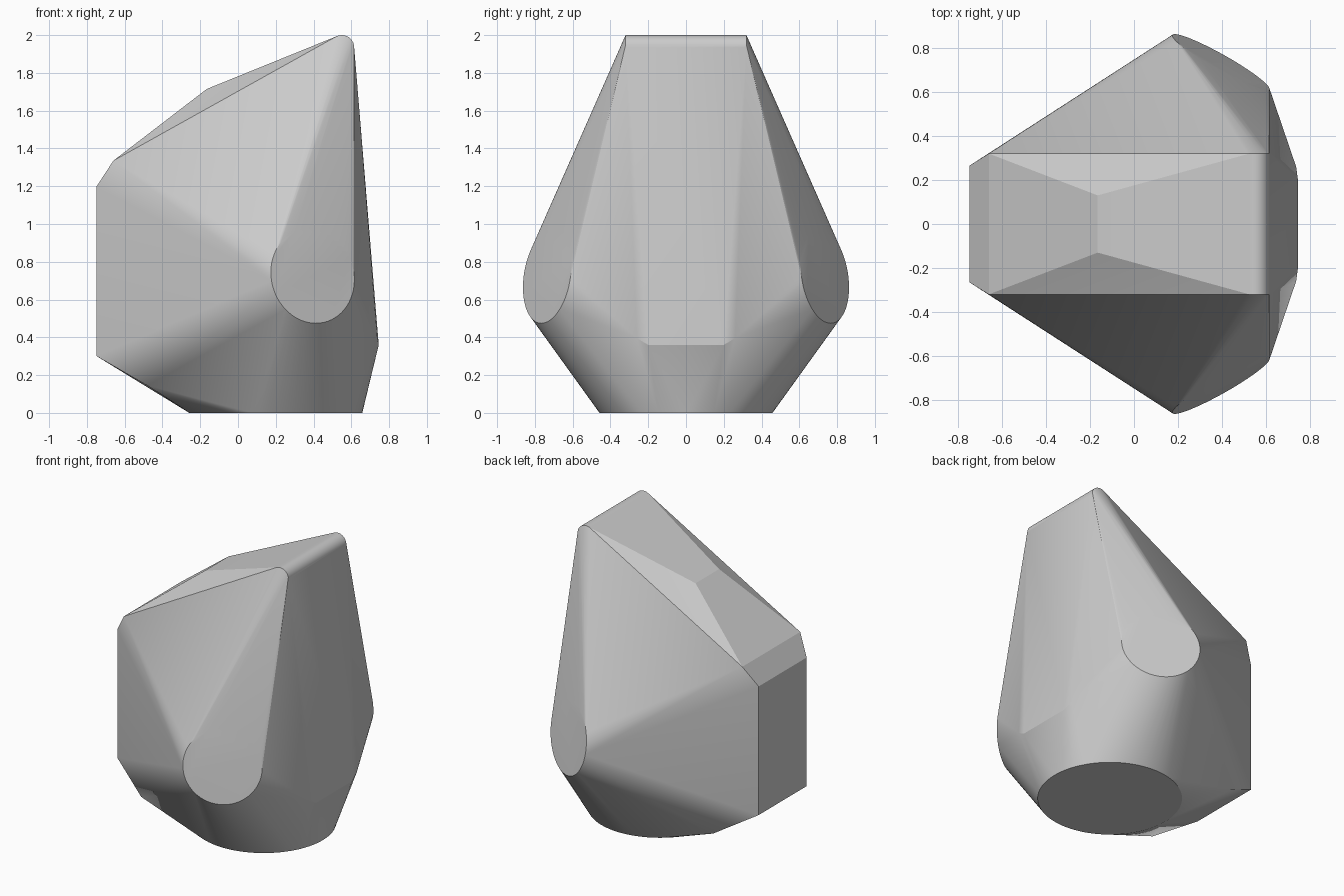
import bpy, bmesh, math
from mathutils import Vector

cube = bpy.data.objects.get("Cube")
if cube:
    bpy.data.objects.remove(cube, do_unlink=True)

# Plain grey material
grey = bpy.data.materials.new("plain grey")
grey.use_nodes = True
colour = (0.6, 0.6, 0.6, 1)
grey.diffuse_color = colour
grey.node_tree.nodes["Principled BSDF"].inputs["Base Color"].default_value = colour


def ring(centre, u, v, radius, count):
    """Points of a circle spanned by the unit directions u and v."""
    points = []
    for i in range(count):
        a = 2 * math.pi * i / count
        points.append(Vector(centre) + radius * (math.cos(a) * u + math.sin(a) * v))
    return points


X, Y, Z = Vector((1, 0, 0)), Vector((0, 1, 0)), Vector((0, 0, 1))

# Round foot
points = ring((0.2, 0, 0), X, Y, 0.458, 96)

# One side, mirrored across the front-back axis below
half = []
# Tilted round side pad
across = Vector((0.22, -0.124, 0)).normalized()
down = Vector((0.04, 0.14, -1))
down = (down - across * down.dot(across)).normalized()
half += ring((0.395, 0.735, 0.725), across, down, 0.253, 64)
# Rounded end of the top ridge
half += ring((0.55, 0.32, 1.935), X, Z, 0.065, 32)
# Corners of the nose, roof and rear keel
half += [Vector(p) for p in (
    (-0.748, 0.265, 0.3), (-0.748, 0.265, 1.2),
    (-0.66, 0.32, 1.335), (-0.48, 0.385, 0.145),
    (-0.165, 0.13, 1.715),
    (0.745, 0.2, 0.36), (0.737, 0.26, 0.395),
)]
for p in half:
    points += [p, Vector((p.x, -p.y, p.z))]

# Stretch one tight skin over all the parts
bm = bmesh.new()
for p in points:
    bm.verts.new(p)
hull = bmesh.ops.convex_hull(bm, input=bm.verts[:], use_existing_faces=False)
spare = [v for v in bm.verts if not v.link_faces]
bmesh.ops.delete(bm, geom=spare, context='VERTS')
bmesh.ops.dissolve_limit(bm, angle_limit=math.radians(0.3),
                         verts=bm.verts[:], edges=bm.edges[:])
bmesh.ops.recalc_face_normals(bm, faces=bm.faces[:])

mesh = bpy.data.meshes.new("faceted_body")
bm.to_mesh(mesh)
bm.free()
mesh.materials.append(grey)
body = bpy.data.objects.new("faceted_body", mesh)
bpy.context.collection.objects.link(body)

# Smooth the curved sides, keep the edges crisp
bpy.ops.object.select_all(action='DESELECT')
body.select_set(True)
bpy.context.view_layer.objects.active = body
bpy.ops.object.shade_smooth_by_angle(angle=math.radians(12))
